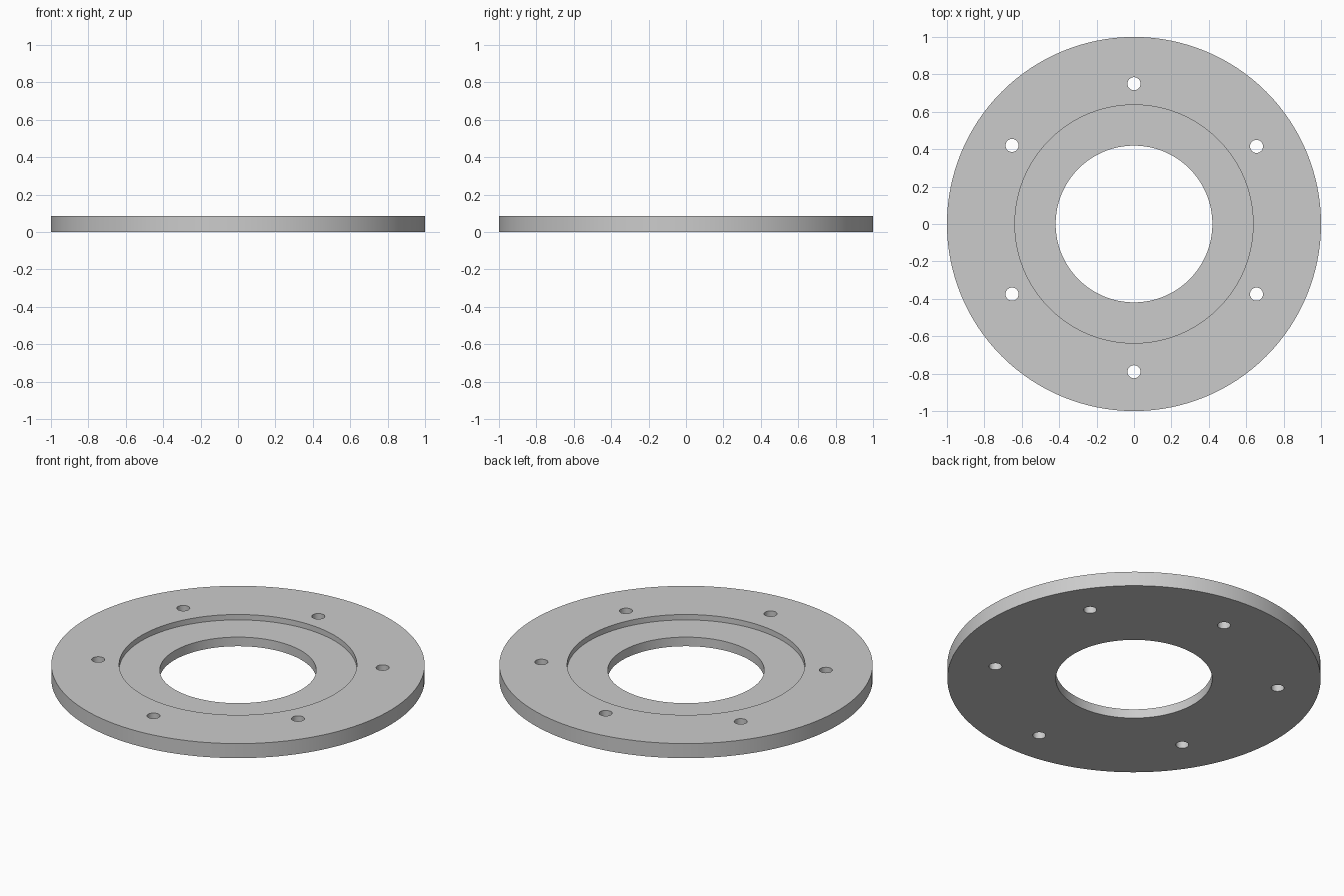
import bpy
import bmesh
from math import pi

old = bpy.data.objects.get("Cube")
if old:
    bpy.data.objects.remove(old, do_unlink=True)

THICKNESS, FLOOR = 0.086, 0.054
OUTER, RECESS, BORE, HOLE = 1.0, 0.637, 0.419, 0.035

grey = bpy.data.materials.new("plain grey")
grey.use_nodes = True
colour = (0.6, 0.6, 0.6, 1)
grey.diffuse_color = colour
grey.node_tree.nodes["Principled BSDF"].inputs["Base Color"].default_value = colour


def make_object(name, bm):
    bmesh.ops.recalc_face_normals(bm, faces=bm.faces)
    mesh = bpy.data.meshes.new(name)
    bm.to_mesh(mesh)
    bm.free()
    obj = bpy.data.objects.new(name, mesh)
    bpy.context.collection.objects.link(obj)
    mesh.materials.append(grey)
    return obj


# Ring plate: a stepped cross-section spun about the z axis
bm = bmesh.new()
profile = [(BORE, 0), (OUTER, 0), (OUTER, THICKNESS),
           (RECESS, THICKNESS), (RECESS, FLOOR), (BORE, FLOOR)]
verts = [bm.verts.new((r, 0, z)) for r, z in profile]
edges = [bm.edges.new((a, b)) for a, b in zip(verts, verts[1:] + verts[:1])]
bmesh.ops.spin(bm, geom=verts + edges, cent=(0, 0, 0), axis=(0, 0, 1),
               angle=2 * pi, steps=128, use_merge=True)
bmesh.ops.remove_doubles(bm, verts=bm.verts, dist=1e-5)
plate = make_object("flange_plate", bm)

# Bolt hole cutters: a ring of six, set slightly towards the front
bm = bmesh.new()
for x, y in [(0, 0.75), (0.655, 0.415), (0.655, -0.375),
             (0, -0.79), (-0.652, -0.375), (-0.652, 0.42)]:
    made = bmesh.ops.create_cone(bm, cap_ends=True, segments=32,
                                 radius1=HOLE, radius2=HOLE, depth=0.4)
    bmesh.ops.translate(bm, verts=made["verts"], vec=(x, y, 0))
cutter = make_object("bolt_hole_cutter", bm)
cutter.hide_render = True

# Drill the holes, then smooth the round walls
drill = plate.modifiers.new("bolt_holes", "BOOLEAN")
drill.operation = "DIFFERENCE"
drill.solver = "EXACT"
drill.object = cutter
bpy.ops.object.select_all(action="DESELECT")
plate.select_set(True)
bpy.context.view_layer.objects.active = plate
bpy.ops.object.modifier_apply(modifier=drill.name)
bpy.data.objects.remove(cutter, do_unlink=True)
bpy.ops.object.shade_smooth_by_angle(angle=pi / 6)
